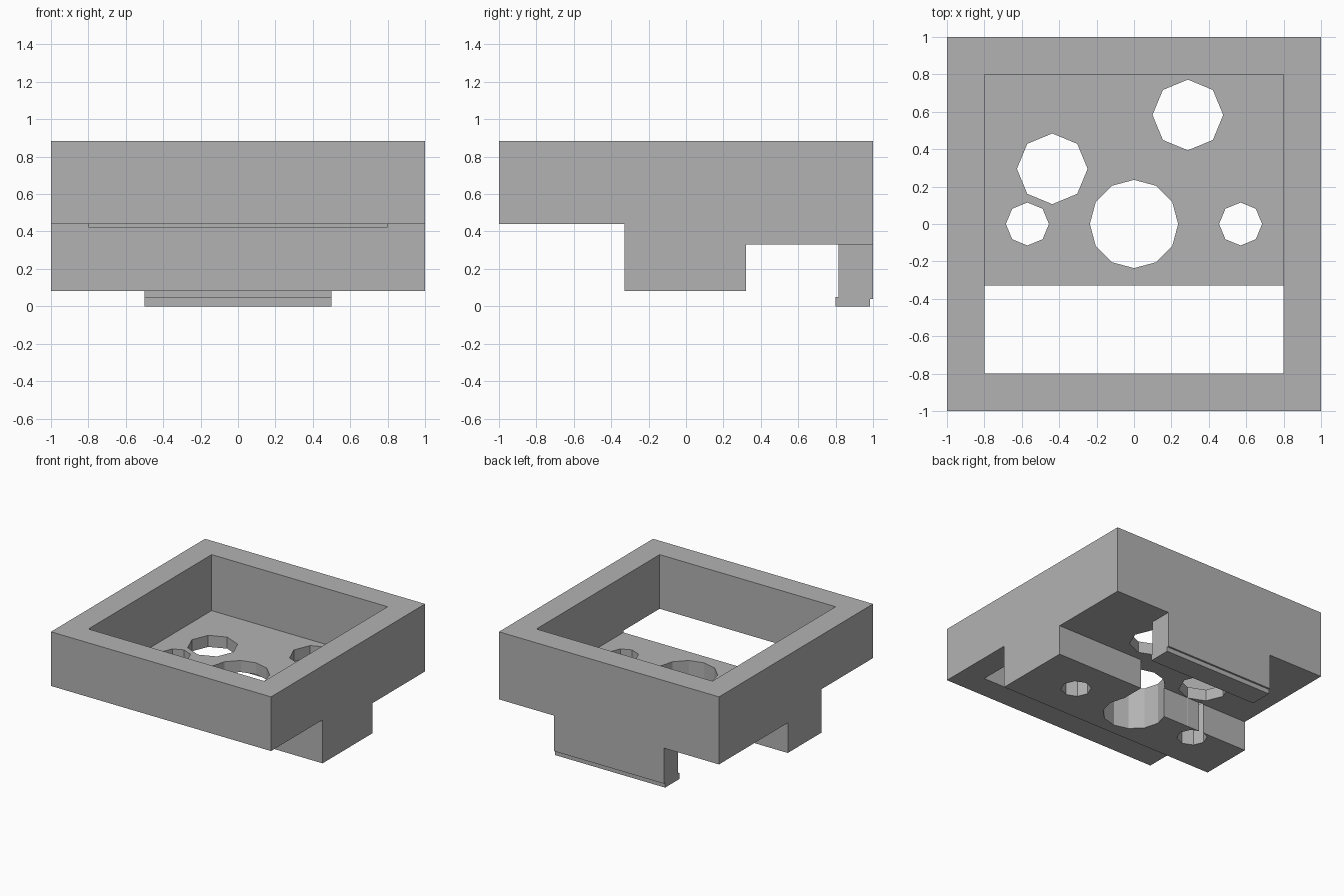
import bpy, bmesh
from mathutils import Matrix, Vector

if "Cube" in bpy.data.objects:
    bpy.data.objects.remove(bpy.data.objects["Cube"], do_unlink=True)

GREY = (0.45, 0.45, 0.45, 1)
grey = bpy.data.materials.new("plain grey")
grey.use_nodes = True
grey.diffuse_color = GREY
grey.node_tree.nodes["Principled BSDF"].inputs["Base Color"].default_value = GREY


def make_object(name, bm):
    bmesh.ops.recalc_face_normals(bm, faces=bm.faces)
    mesh = bpy.data.meshes.new(name)
    bm.to_mesh(mesh)
    bm.free()
    mesh.materials.append(grey)
    obj = bpy.data.objects.new(name, mesh)
    bpy.context.collection.objects.link(obj)
    return obj


def side_profile(name, points, half_width):
    """Extrude a (y, z) outline along x."""
    bm = bmesh.new()
    face = bm.faces.new([bm.verts.new((-half_width, y, z)) for y, z in points])
    result = bmesh.ops.extrude_face_region(bm, geom=[face])
    moved = [v for v in result["geom"] if isinstance(v, bmesh.types.BMVert)]
    bmesh.ops.translate(bm, verts=moved, vec=(2 * half_width, 0, 0))
    return make_object(name, bm)


def box(name, low, high):
    low, high = Vector(low), Vector(high)
    bm = bmesh.new()
    place = Matrix.Translation((low + high) / 2) @ Matrix.Diagonal((*(high - low), 1))
    bmesh.ops.create_cube(bm, size=1, matrix=place)
    return make_object(name, bm)


def hole(name, x, y, radius, sides):
    bm = bmesh.new()
    bmesh.ops.create_cone(bm, cap_ends=True, segments=sides, radius1=radius,
                          radius2=radius, depth=4, matrix=Matrix.Translation((x, y, 0)))
    return make_object(name, bm)


def cut(target, cutter):
    mod = target.modifiers.new("cut", 'BOOLEAN')
    mod.operation = 'DIFFERENCE'
    mod.solver = 'EXACT'
    mod.object = cutter
    bpy.context.view_layer.objects.active = target
    bpy.ops.object.modifier_apply(modifier=mod.name)
    bpy.data.objects.remove(cutter, do_unlink=True)


# Tray frame with the cross block underneath
TOP, FLOOR, UNDER, BLOCK = 0.885, 0.425, 0.33, 0.083
tray = side_profile("tray_body", [(-1, TOP), (-1, 0.44), (-0.33, 0.44), (-0.33, BLOCK),
                                  (0.32, BLOCK), (0.32, UNDER), (1, UNDER), (1, TOP)], 1)

# Open pocket, which breaks through at the front, and the step in the block
cut(tray, box("pocket_cutter", (-0.8, -0.8, FLOOR), (0.8, 0.8, 2)))
cut(tray, box("step_cutter", (-2, 0.107, -1), (0.2, 0.5, UNDER)))

# Round holes: centre, two side holes, two larger ones
for x, y, radius, sides in [(0, 0, 0.236, 12), (-0.57, 0, 0.115, 8), (0.57, 0, 0.115, 8),
                            (-0.437, 0.295, 0.189, 8), (0.288, 0.583, 0.189, 8)]:
    cut(tray, hole("hole_cutter", x, y, radius, sides))

# Hooked tab hanging from the back wall
side_profile("back_tab", [(0.815, UNDER), (0.815, 0.05), (0.8, 0.05), (0.8, 0),
                          (0.985, 0), (0.985, 0.038), (1, 0.038), (1, UNDER)], 0.5)
